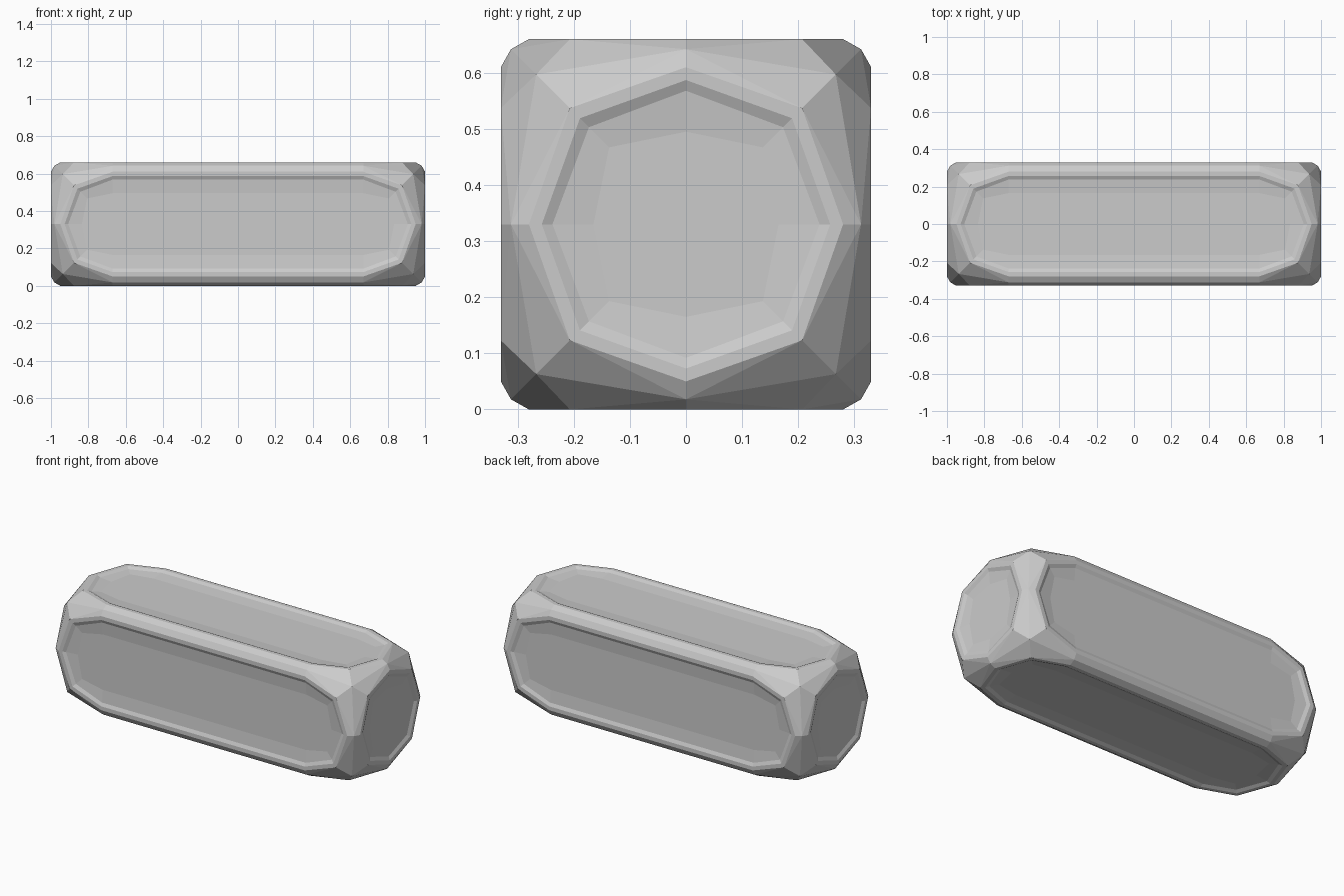
import bpy, bmesh
from mathutils import Vector
from itertools import product

if "Cube" in bpy.data.objects:
    bpy.data.objects.remove(bpy.data.objects["Cube"])

R = 0.33          # half width of the square section
S = 0.67          # half length of the stretched middle
bm = bmesh.new()


def stretch(p):
    """Shift a point of the base cube outwards along x; seam points become two."""
    if abs(p[0]) < 1e-6:
        return [Vector((s * S, p[1], p[2])) for s in (-1, 1)]
    return [Vector((p[0] + (S if p[0] > 0 else -S), p[1], p[2]))]


def octagon(axis, side, a, d, h):
    """Ring of a panel: axis radius a, diagonal offset d, height h."""
    flat = [(a, 0), (d, d), (0, a), (-d, d), (-a, 0), (-d, -d), (0, -a), (d, -d)]
    pts = []
    for u, v in flat:
        p = [u, v]
        p.insert(axis, side * h)
        q = stretch(p)
        if len(q) == 2 and v > 0:
            q.reverse()
        pts += q
    return pts


# outer frame: convex hull of panel rims, edge midpoints and corners
pts = [Vector(p) for c in product((-0.267, 0.267), repeat=3) for p in stretch(c)]
for axis in range(3):
    for s, t in product((-0.312, 0.312), repeat=2):
        p = [s, t]
        p.insert(axis, 0)
        pts += stretch(p)
    for side in (-1, 1):
        pts += octagon(axis, side, 0.28, 0.207, R)
for p in pts:
    bm.verts.new(p)
bmesh.ops.remove_doubles(bm, verts=bm.verts[:], dist=1e-5)
bmesh.ops.convex_hull(bm, input=bm.verts[:])

# open the six panels
limits = (S + R, R, R)
caps = [f for f in bm.faces if any(
    all(abs(v.co[i] - s * limits[i]) < 1e-4 for v in f.verts)
    for i in range(3) for s in (-1, 1))]
bmesh.ops.delete(bm, geom=caps, context='FACES')

# recessed dish panels: flat rim, step, shallow slope, floor
rings = [(0.28, 0.207, R), (0.257, 0.189, R), (0.238, 0.173, R - 0.009),
         (0.165, 0.137, R - 0.016)]
for axis in range(3):
    for side in (-1, 1):
        loops = [[bm.verts.new(p) for p in octagon(axis, side, *r)] for r in rings]
        n = len(loops[0])
        for lo, li in zip(loops, loops[1:]):
            for i in range(n):
                j = (i + 1) % n
                bm.faces.new((lo[i], lo[j], li[j], li[i]))
        bm.faces.new(loops[-1])

bmesh.ops.remove_doubles(bm, verts=bm.verts[:], dist=1e-4)
bmesh.ops.recalc_face_normals(bm, faces=bm.faces[:])
bmesh.ops.translate(bm, verts=bm.verts[:], vec=(0, 0, R))

mesh = bpy.data.meshes.new("panelled_block")
bm.to_mesh(mesh)
bm.free()
bpy.context.collection.objects.link(bpy.data.objects.new("panelled_block", mesh))
